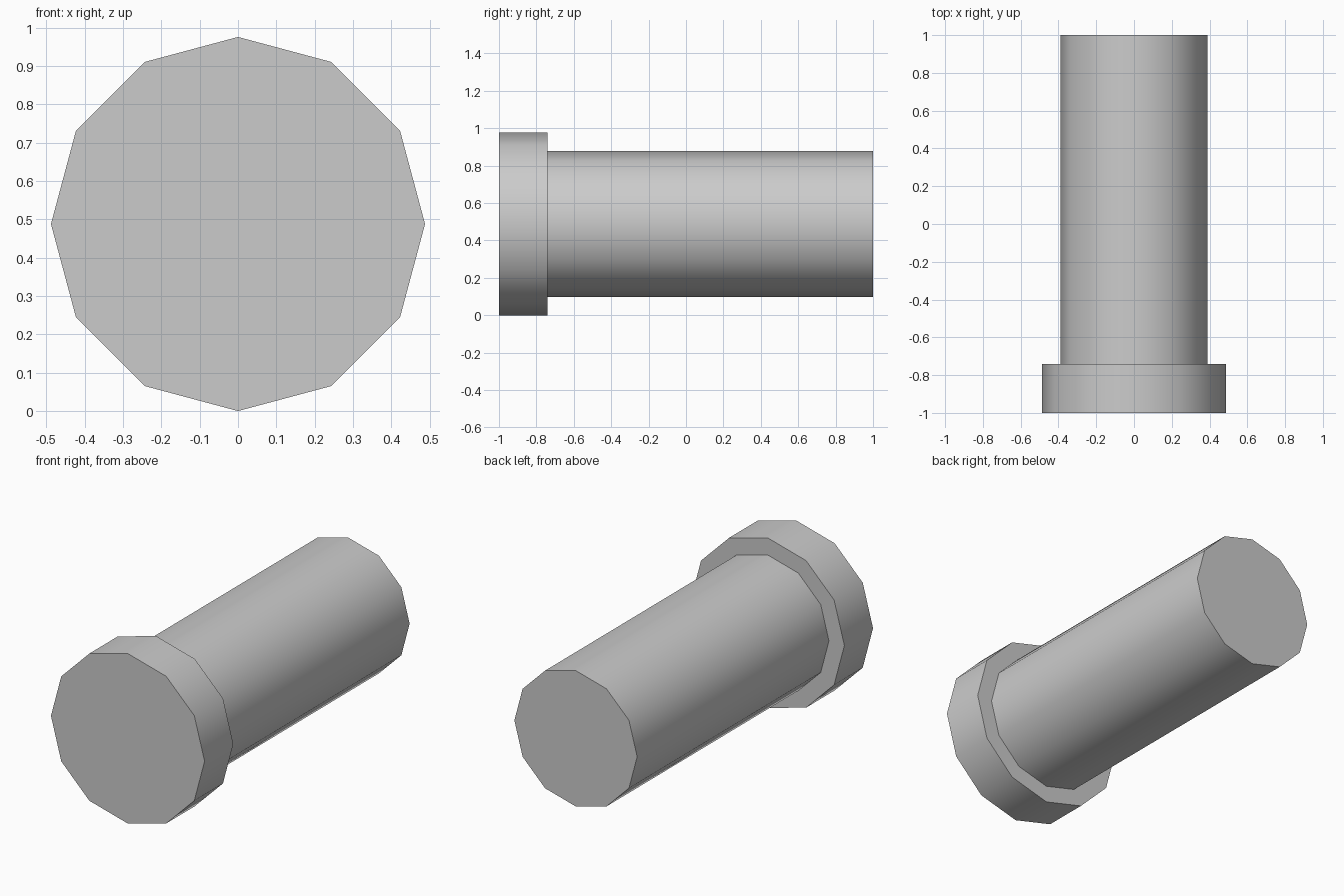
import bpy
import math

cube = bpy.data.objects.get("Cube")
if cube:
    bpy.data.objects.remove(cube, do_unlink=True)

SIDES = 12
HEAD_RADIUS = 0.488
SHAFT_RADIUS = 0.39

# Single plain grey material
grey = bpy.data.materials.new("plain_grey")
grey.use_nodes = True
colour = (0.6, 0.6, 0.6, 1.0)
grey.diffuse_color = colour
grey.node_tree.nodes["Principled BSDF"].inputs["Base Color"].default_value = colour


def add_cylinder(name, radius, y_front, y_back):
    """Twelve-sided cylinder lying along y, smooth around and sharp at the ends."""
    bpy.ops.mesh.primitive_cylinder_add(
        vertices=SIDES, radius=radius, depth=y_back - y_front,
        location=(0, (y_front + y_back) / 2, HEAD_RADIUS),
        rotation=(math.radians(90), 0, 0))
    obj = bpy.context.object
    obj.name = name
    obj.data.materials.append(grey)
    bpy.ops.object.transform_apply(location=True, rotation=True, scale=True)
    bpy.ops.object.shade_smooth_by_angle(angle=math.radians(40))
    return obj


# Wide head at the front, long shaft set slightly into it
add_cylinder("head", HEAD_RADIUS, -1.0, -0.74)
add_cylinder("shaft", SHAFT_RADIUS, -0.76, 1.0)
